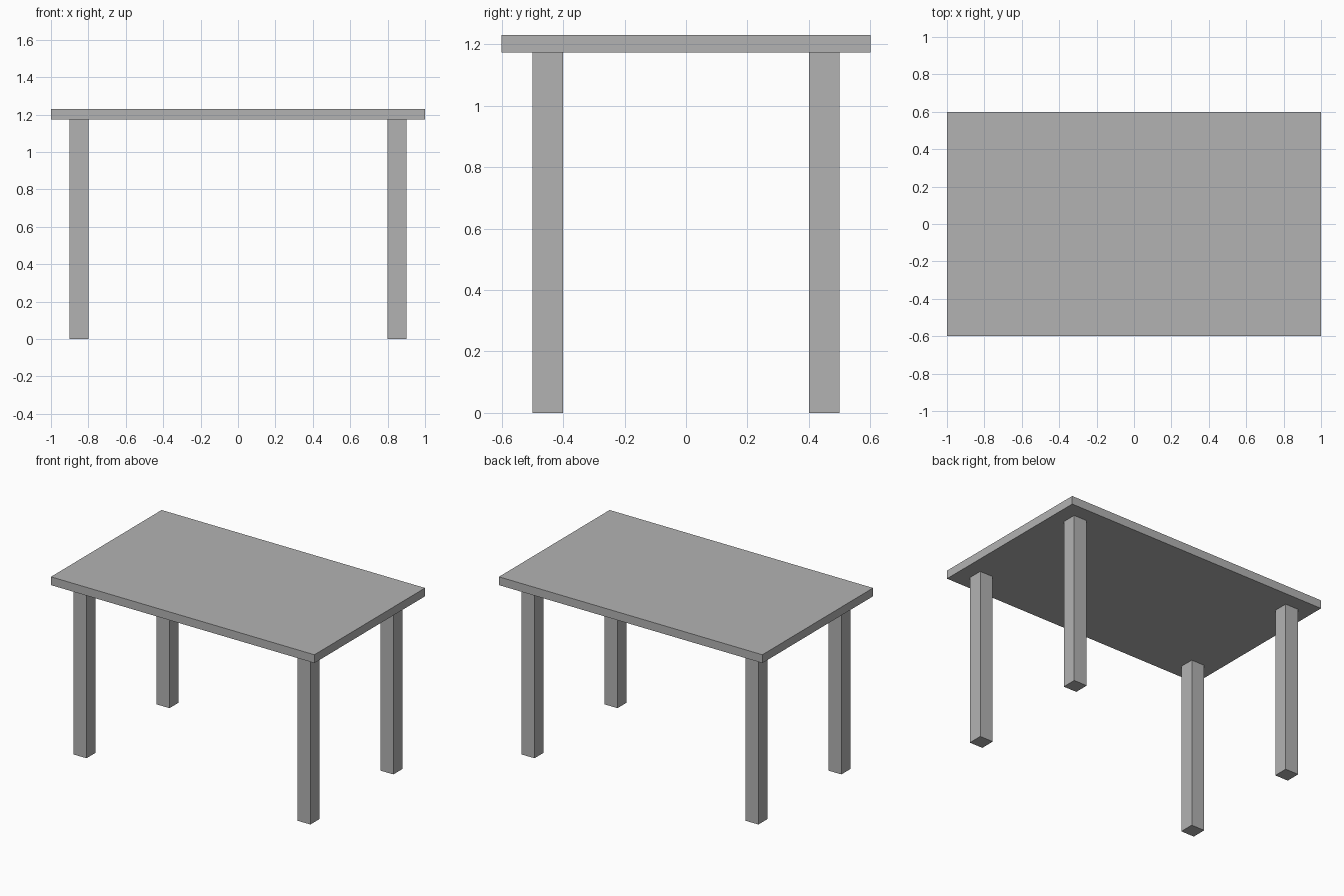
import bpy

default = bpy.data.objects.get("Cube")
if default:
    bpy.data.objects.remove(default, do_unlink=True)

GREY = (0.45, 0.45, 0.45, 1.0)
TOP_Z, UNDER_Z = 1.23, 1.173
LEG_X, LEG_Y, LEG_WIDTH = 0.85, 0.45, 0.1

grey = bpy.data.materials.new("plain_grey")
grey.use_nodes = True
grey.diffuse_color = GREY
grey.node_tree.nodes["Principled BSDF"].inputs["Base Color"].default_value = GREY


def box(name, x, y, bottom, top, width, depth):
    """Flat-faced box standing between two heights."""
    bpy.ops.mesh.primitive_cube_add(size=1, location=(x, y, (bottom + top) / 2))
    obj = bpy.context.object
    obj.name = name
    obj.scale = (width, depth, top - bottom)
    bpy.ops.object.transform_apply(location=False, rotation=False, scale=True)
    obj.data.materials.append(grey)
    return obj


# Table top
box("table_top", 0, 0, UNDER_Z, TOP_Z, 2.0, 1.2)

# Four square legs, set in from the corners
for side, sx in (("left", 1), ("right", -1)):
    for end, sy in (("front", -1), ("back", 1)):
        box(f"{end}_{side}_leg", sx * LEG_X, sy * LEG_Y, 0, UNDER_Z,
            LEG_WIDTH, LEG_WIDTH)
